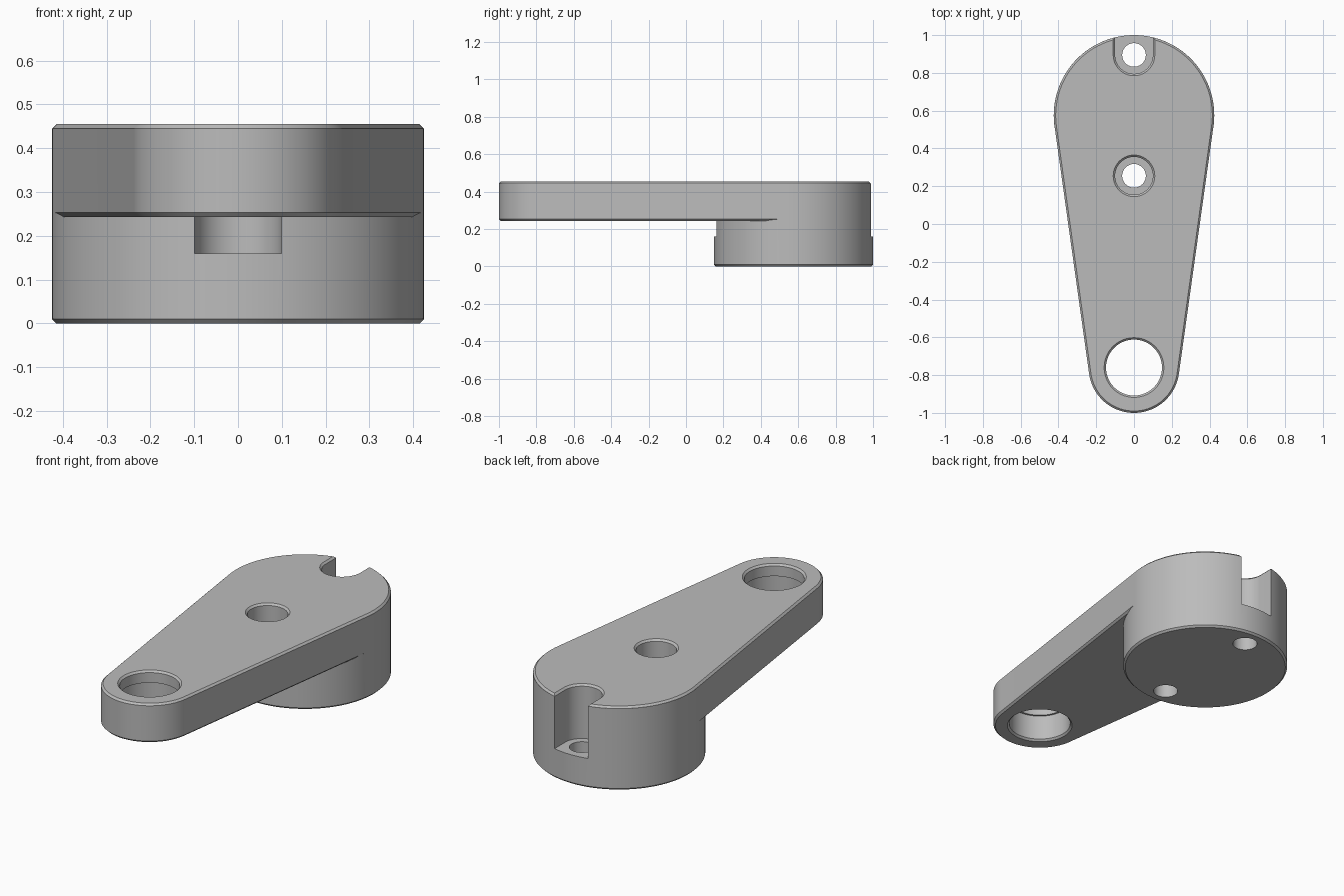
import bpy
import bmesh
from math import asin, cos, sin, pi

old = bpy.data.objects.get("Cube")
if old:
    bpy.data.objects.remove(old, do_unlink=True)

STEPS = 64          # segments per half outline
TOP = 0.455         # top of the arm
ARM_BOTTOM = 0.243
CH = 0.01           # chamfer size
HUB_Y, HUB_R = 0.575, 0.425
TIP_Y, TIP_R = -0.76, 0.24
SCREW_YS = (0.895, 0.255)
BORE_R, SEAT_Z = 0.1, 0.16


def outline(back, back_r, front, front_r):
    """Tangent outline around two circles on the y axis."""
    tilt = asin((back_r - front_r) / (back - front)) if back > front else 0
    pts = []
    for y, r, a0, a1 in ((back, back_r, -tilt, pi + tilt),
                         (front, front_r, pi + tilt, 2 * pi - tilt)):
        for i in range(STEPS + 1):
            a = a0 + (a1 - a0) * i / STEPS
            pts.append((r * cos(a), y + r * sin(a)))
    return pts


def solid(name, back, back_r, front, front_r, levels):
    """Stack the outline at each (growth, z) level and cap the ends."""
    bm = bmesh.new()
    rings = []
    for grow, z in levels:
        pts = outline(back, back_r + grow, front, front_r + grow)
        rings.append([bm.verts.new((x, y, z)) for x, y in pts])
    for low, high in zip(rings, rings[1:]):
        for i in range(len(low)):
            j = (i + 1) % len(low)
            bm.faces.new((low[i], low[j], high[j], high[i]))
    bm.faces.new(rings[0][::-1])
    bm.faces.new(rings[-1])
    bmesh.ops.remove_doubles(bm, verts=bm.verts, dist=1e-5)
    bmesh.ops.recalc_face_normals(bm, faces=bm.faces)
    mesh = bpy.data.meshes.new(name)
    bm.to_mesh(mesh)
    bm.free()
    obj = bpy.data.objects.new(name, mesh)
    bpy.context.collection.objects.link(obj)
    return obj


def combine(target, other, operation):
    """Apply a boolean and discard the second solid."""
    mod = target.modifiers.new(operation.title(), 'BOOLEAN')
    mod.operation = operation
    mod.solver = 'EXACT'
    mod.object = other
    bpy.context.view_layer.objects.active = target
    bpy.ops.object.modifier_apply(modifier=mod.name)
    bpy.data.objects.remove(other, do_unlink=True)


# Tapered arm, chamfered top and bottom
arm = solid("crank_arm", HUB_Y, HUB_R - 0.0005, TIP_Y, TIP_R,
            [(-CH, ARM_BOTTOM), (0, ARM_BOTTOM + CH), (0, TOP - CH), (-CH, TOP)])

# Round hub with a slot open to the front beneath the arm
hub = solid("hub", HUB_Y, HUB_R, HUB_Y, HUB_R,
            [(-CH, 0), (0, CH), (0, TOP - CH - 0.0002)])
slot_r = BORE_R - 0.0002
combine(hub, solid("front_slot", SCREW_YS[1], slot_r, -0.1, slot_r,
                   [(0, SEAT_Z), (0, 0.6)]), 'DIFFERENCE')
combine(arm, hub, 'UNION')

# Counterbores: the back one is open to the rear, the other is round
flared = [(0, SEAT_Z + 0.0002), (0, TOP - CH), (2 * CH, TOP + CH)]
for y, back in zip(SCREW_YS, (1.2, SCREW_YS[1])):
    combine(arm, solid("counterbore", back, BORE_R, y, BORE_R, flared), 'DIFFERENCE')
    combine(arm, solid("screw_hole", y, 0.0625, y, 0.0625,
                       [(0, -0.1), (0, SEAT_Z + 0.04)]), 'DIFFERENCE')

# Large stepped hole at the narrow end, with a lip near the top
combine(arm, solid("tip_hole", TIP_Y, 0.148, TIP_Y, 0.148,
                   [(3 * CH, ARM_BOTTOM - CH), (CH, ARM_BOTTOM + CH), (CH, 0.39),
                    (0, 0.39), (0, TOP - CH), (2 * CH, TOP + CH)]), 'DIFFERENCE')

# Plain grey finish
grey = bpy.data.materials.new("plain grey")
grey.use_nodes = True
colour = (0.5, 0.5, 0.5, 1)
grey.diffuse_color = colour
grey.node_tree.nodes["Principled BSDF"].inputs["Base Color"].default_value = colour
arm.data.materials.clear()
arm.data.materials.append(grey)
for poly in arm.data.polygons:
    poly.material_index = 0

bpy.ops.object.select_all(action='DESELECT')
arm.select_set(True)
bpy.context.view_layer.objects.active = arm
bpy.ops.object.shade_smooth_by_angle(angle=pi / 6)
